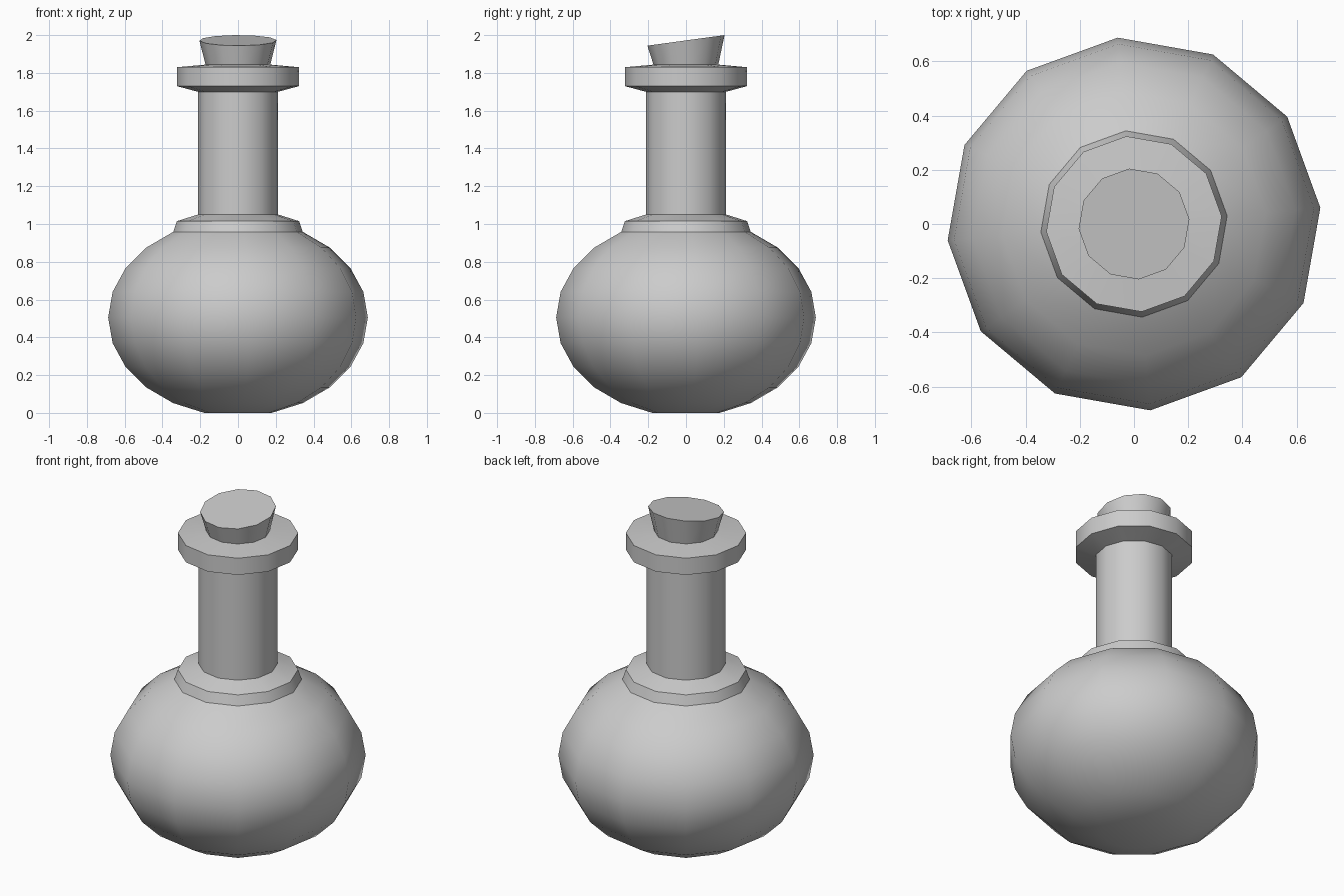
import bpy
import bmesh
from math import sin, cos, radians

SIDES = 12
TWIST = 5  # degrees of turn shared by every ring

if "Cube" in bpy.data.objects:
    bpy.data.objects.remove(bpy.data.objects["Cube"], do_unlink=True)

grey = bpy.data.materials.new("plain grey")
grey.use_nodes = True
COLOUR = (0.6, 0.6, 0.6, 1)
grey.diffuse_color = COLOUR
grey.node_tree.nodes["Principled BSDF"].inputs["Base Color"].default_value = COLOUR


def lathe(name, profile, cap_bottom=False, cap_top=False, top_slope=0):
    """Turn a list of (radius, height) around z; top_slope tilts the last ring along y."""
    bm = bmesh.new()
    rings = []
    for i, (r, z) in enumerate(profile):
        slope = top_slope if i == len(profile) - 1 else 0
        ring = []
        for k in range(SIDES):
            a = radians(TWIST + k * 360 / SIDES)
            y = r * sin(a)
            ring.append(bm.verts.new((r * cos(a), y, z + slope * y)))
        rings.append(ring)
    for low, high in zip(rings, rings[1:]):
        for k in range(SIDES):
            n = (k + 1) % SIDES
            bm.faces.new((low[k], low[n], high[n], high[k]))
    if cap_bottom:
        bm.faces.new(rings[0][::-1])
    if cap_top:
        bm.faces.new(rings[-1])
    mesh = bpy.data.meshes.new(name)
    bm.to_mesh(mesh)
    bm.free()
    mesh.materials.append(grey)
    obj = bpy.data.objects.new(name, mesh)
    bpy.context.collection.objects.link(obj)
    bpy.ops.object.select_all(action="DESELECT")
    obj.select_set(True)
    bpy.context.view_layer.objects.active = obj
    bpy.ops.object.shade_smooth_by_angle(angle=radians(35))
    return obj


# Squashed round body, flat underneath and open where the collar sits
body = [(0.69 * cos(radians(a)), 0.505 + 0.523 * sin(radians(a)))
        for a in range(-75, 61, 15)]
lathe("flask_body", body, cap_bottom=True)

# Collar, neck and lip
lathe("collar", [(0.345, 0.955), (0.325, 1.015), (0.213, 1.05)])
lathe("neck", [(0.213, 1.05), (0.213, 1.7)])
lathe("lip", [(0.213, 1.7), (0.325, 1.73), (0.325, 1.83), (0.16, 1.845)])

# Tapered stopper with a slanted top
lathe("stopper", [(0.17, 1.835), (0.205, 1.972)],
      cap_bottom=True, cap_top=True, top_slope=0.137)
